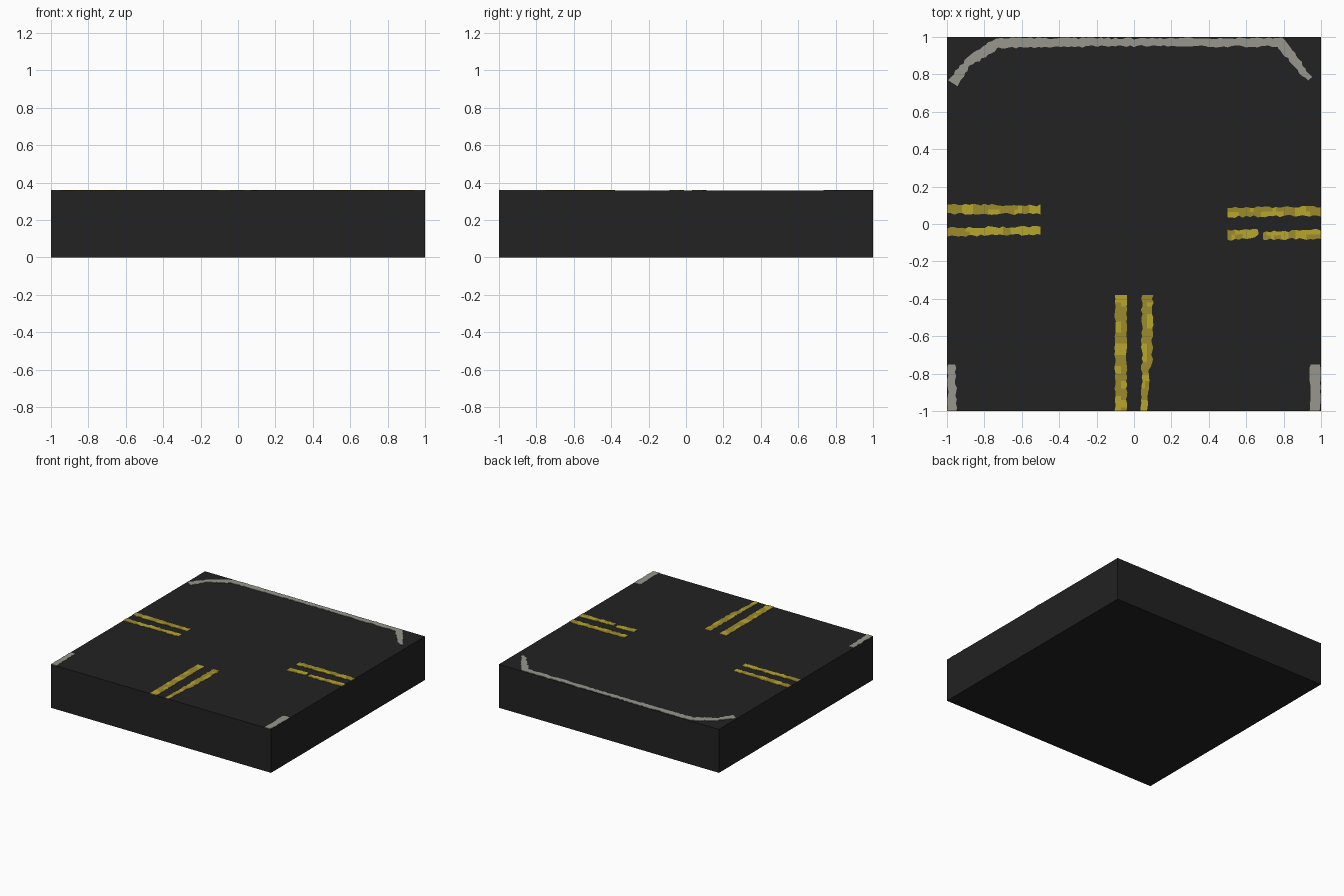
import bpy, bmesh, random
from mathutils import Vector, noise

if "Cube" in bpy.data.objects:
    bpy.data.objects.remove(bpy.data.objects["Cube"])

random.seed(4)
SLAB_TOP, PAINT_TOP = 0.357, 0.36


def material(name, rgb):
    m = bpy.data.materials.new(name)
    m.diffuse_color = (*rgb, 1)
    m.use_nodes = True
    m.node_tree.nodes["Principled BSDF"].inputs["Base Color"].default_value = m.diffuse_color
    return m


asphalt = material("asphalt", (0.016, 0.016, 0.016))
yellow = material("worn_yellow", (0.33, 0.26, 0.025))
bright = material("bright_yellow", (0.48, 0.38, 0.027))
grey = material("worn_grey", (0.31, 0.31, 0.27))


def finish(name, bm, mats):
    me = bpy.data.meshes.new(name)
    bm.to_mesh(me)
    bm.free()
    for m in mats:
        me.materials.append(m)
    ob = bpy.data.objects.new(name, me)
    bpy.context.collection.objects.link(ob)
    return ob


def strip(name, path, mats, rough=0.008, step=0.02):
    """Thin painted strip along (x, y, width) points with chipped edges."""
    pts = []
    for a, b in zip(path, path[1:]):
        a, b = Vector(a), Vector(b)
        n = max(1, round((b - a).xy.length / step))
        pts += [a.lerp(b, i / n) for i in range(n)]
    pts.append(Vector(path[-1]))
    bm = bmesh.new()
    rows = []
    for i, p in enumerate(pts):
        t = (pts[min(i + 1, len(pts) - 1)] - pts[max(i - 1, 0)]).xy.normalized()
        side = Vector((-t.y, t.x))
        row = []
        for k in (-1, 0, 1):
            off = k * (p.z / 2 + random.uniform(-rough, rough * 0.5))
            q = p.xy + side * off
            row.append(bm.verts.new((max(-1, min(1, q.x)), max(-1, min(1, q.y)), PAINT_TOP)))
        rows.append(row)
    for r, s in zip(rows, rows[1:]):
        for k in (0, 1):
            f = bm.faces.new((r[k], s[k], s[k + 1], r[k + 1]))
            f.normal_update()
            if f.normal.z < 0:
                f.normal_flip()
            # blotches of brighter paint
            if len(mats) > 1 and noise.noise(f.calc_center_median() * 14) > 0.1:
                f.material_index = 1
    ob = finish(name, bm, mats)
    mod = ob.modifiers.new("thickness", "SOLIDIFY")
    mod.thickness, mod.offset = 0.004, -1
    return ob


# Road slab
bm = bmesh.new()
bmesh.ops.create_cube(bm, size=1)
for v in bm.verts:
    v.co = (v.co.x * 2, v.co.y * 2, (v.co.z + 0.5) * SLAB_TOP)
finish("road_slab", bm, [asphalt])

# Double yellow centre lines on the three arms
paint = [yellow, bright]
strip("left_line_upper", [(-1, 0.08, 0.055), (-0.5, 0.077, 0.05)], paint)
strip("left_line_lower", [(-1, -0.042, 0.05), (-0.5, -0.035, 0.045)], paint)
strip("right_line_upper", [(0.5, 0.064, 0.055), (1, 0.068, 0.053)], paint)
strip("right_line_lower_a", [(0.5, -0.058, 0.06), (0.62, -0.052, 0.05), (0.665, -0.045, 0.03)], paint)
strip("right_line_lower_b", [(0.69, -0.062, 0.045), (1, -0.055, 0.05)], paint)
strip("front_line_left", [(-0.07, -1, 0.064), (-0.07, -0.38, 0.064)], paint, 0.005)
strip("front_line_right", [(0.057, -1, 0.038), (0.06, -0.8, 0.04), (0.07, -0.72, 0.06),
                           (0.07, -0.38, 0.063)], paint)

# Grey kerb lines: back edge with angled ends, and the two front corners
strip("back_edge_line", [(-0.965, 0.75, 0.06), (-0.92, 0.82, 0.055), (-0.89, 0.86, 0.04),
                         (-0.81, 0.915, 0.06), (-0.73, 0.968, 0.06), (0, 0.972, 0.045),
                         (0.78, 0.972, 0.05), (0.84, 0.90, 0.055), (0.90, 0.82, 0.045),
                         (0.94, 0.775, 0.025)], [grey])
strip("front_left_corner_line", [(-0.975, -1, 0.05), (-0.975, -0.75, 0.05)], [grey])
strip("front_right_corner_line", [(0.97, -1, 0.06), (0.97, -0.75, 0.06)], [grey])
